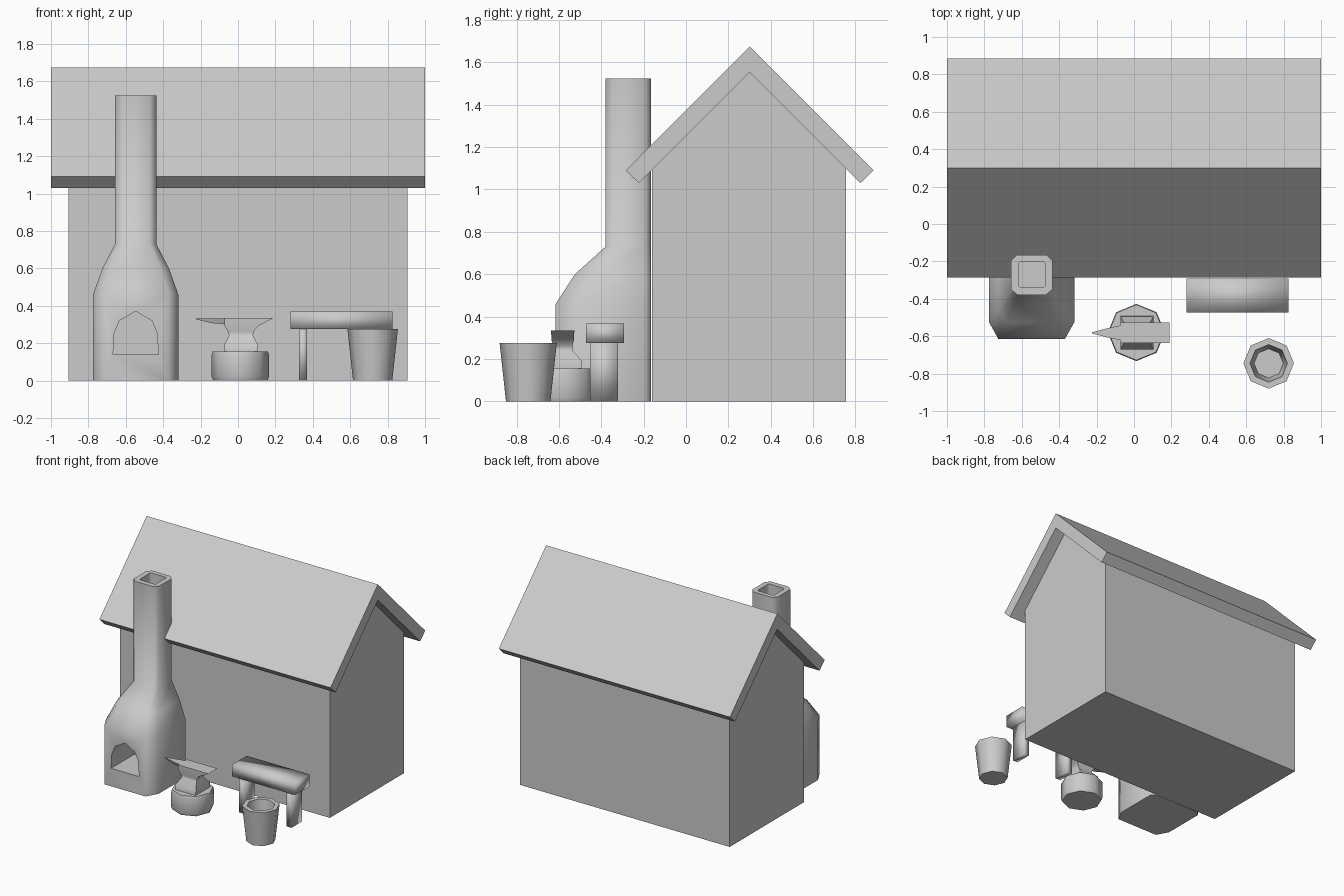
import bpy, bmesh, math

if "Cube" in bpy.data.objects:
    bpy.data.objects.remove(bpy.data.objects["Cube"])


def finish(name, bm, angle=None):
    bmesh.ops.recalc_face_normals(bm, faces=bm.faces)
    me = bpy.data.meshes.new(name)
    bm.to_mesh(me)
    bm.free()
    ob = bpy.data.objects.new(name, me)
    bpy.context.collection.objects.link(ob)
    if angle:
        smooth(ob, angle)
    return ob


def smooth(ob, angle):
    bpy.ops.object.select_all(action='DESELECT')
    ob.select_set(True)
    bpy.context.view_layer.objects.active = ob
    bpy.ops.object.shade_smooth_by_angle(angle=math.radians(angle))


def loft(name, rings, angle=None):
    """Skin a stack of equal-length rings and cap both ends."""
    bm = bmesh.new()
    vs = [[bm.verts.new(p) for p in r] for r in rings]
    n = len(rings[0])
    for a, b in zip(vs, vs[1:]):
        for i in range(n):
            j = (i + 1) % n
            bm.faces.new((a[i], a[j], b[j], b[i]))
    bm.faces.new(vs[0][::-1])
    bm.faces.new(vs[-1])
    return finish(name, bm, angle)


def prism_x(name, pts, x0, x1):
    return loft(name, [[(x, y, z) for y, z in pts] for x in (x0, x1)])


def box(name, x0, x1, y0, y1, z0, z1, angle=None):
    return loft(name, [[(x0, y0, z), (x1, y0, z), (x1, y1, z), (x0, y1, z)]
                       for z in (z0, z1)], angle)


def turned(name, cx, cy, profile):
    """Eight-sided turned shape from (radius, z) pairs."""
    return loft(name, [[(cx + r * math.cos(i * math.pi / 4),
                         cy + r * math.sin(i * math.pi / 4), z) for i in range(8)]
                       for r, z in profile], 60)


def chamfered(cx, hx, y0, y1, z, fx, fy, b):
    """Rectangle ring with front chamfer (fx, fy) and back chamfer b."""
    l, r = cx - hx, cx + hx
    return [(l + fx, y0, z), (r - fx, y0, z), (r, y0 + fy, z), (r, y1 - b, z),
            (r - b, y1, z), (l + b, y1, z), (l, y1 - b, z), (l, y0 + fy, z)]


# House and roof
prism_x("house_walls", [(-0.16, 0), (0.755, 0), (0.755, 1.1), (0.30, 1.555), (-0.16, 1.1)],
        -0.907, 0.907)
prism_x("roof", [(-0.285, 1.09), (-0.223, 1.03), (0.30, 1.553), (0.823, 1.03),
                 (0.885, 1.09), (0.30, 1.675)], -1, 1)

# Forge with hollow chimney
cx, yb = -0.547, -0.165
forge = loft("forge", [
    chamfered(cx, 0.228, -0.615, yb, 0.0, 0.05, 0.09, 0.03),
    chamfered(cx, 0.228, -0.615, yb, 0.46, 0.05, 0.09, 0.03),
    chamfered(cx, 0.178, -0.525, yb, 0.60, 0.045, 0.07, 0.03),
    chamfered(cx, 0.11, -0.38, yb, 0.73, 0.035, 0.03, 0.03),
    chamfered(cx, 0.11, -0.38, yb, 1.525, 0.035, 0.03, 0.03),
    chamfered(cx, 0.07, -0.34, -0.20, 1.525, 0.01, 0.01, 0.01),
    chamfered(cx, 0.07, -0.34, -0.20, 1.36, 0.01, 0.01, 0.01)])

# Arched fire opening
arch = [(-0.668, 0.14), (-0.426, 0.14), (-0.432, 0.25), (-0.46, 0.32),
        (-0.547, 0.37), (-0.634, 0.32), (-0.662, 0.25)]
cutter = loft("opening_cutter", [[(x, y, z) for x, z in arch] for y in (-0.75, -0.33)])
cutter.hide_render = True
cutter.hide_set(True)
cut = forge.modifiers.new("opening", 'BOOLEAN')
cut.operation = 'DIFFERENCE'
cut.solver = 'EXACT'
cut.object = cutter
bpy.context.view_layer.objects.active = forge
forge.select_set(True)
bpy.ops.object.modifier_apply(modifier="opening")
bpy.data.objects.remove(cutter)
smooth(forge, 65)

# Anvil stump
turned("anvil_stump", 0.0125, -0.58, [(0.145, 0), (0.153, 0.02), (0.153, 0.14), (0.148, 0.155)])


# Anvil: foot, waist, face with heel
def rect(x0, x1, hy, z, yc=-0.582):
    return [(x0, yc - hy, z), (x1, yc - hy, z), (x1, yc + hy, z), (x0, yc + hy, z)]


loft("anvil_body", [
    rect(-0.072, 0.104, 0.09, 0.155), rect(-0.072, 0.104, 0.088, 0.195),
    rect(-0.048, 0.080, 0.045, 0.24), rect(-0.052, 0.084, 0.045, 0.26),
    rect(-0.072, 0.105, 0.053, 0.29), rect(-0.072, 0.190, 0.055, 0.335)], 50)

# Anvil horn, tapering to a point
loft("anvil_horn", [[(x, -0.582 - h, 0.332), (x, -0.582 - h * 0.6, zb),
                     (x, -0.582 + h * 0.6, zb), (x, -0.582 + h, 0.332)]
                    for x, h, zb in ((-0.06, 0.042, 0.30), (-0.14, 0.025, 0.307),
                                     (-0.225, 0.003, 0.328))], 50)

# Bench
box("bench_top", 0.28, 0.825, -0.472, -0.292, 0.275, 0.368, 95)
for side, x in (("left", 0.325), ("right", 0.735)):
    box(f"bench_leg_{side}", x, x + 0.045, -0.453, -0.322, 0, 0.28, 95)

# Open bucket
turned("bucket", 0.72, -0.745, [(0.105, 0), (0.135, 0.275), (0.10, 0.275), (0.078, 0.06)])
